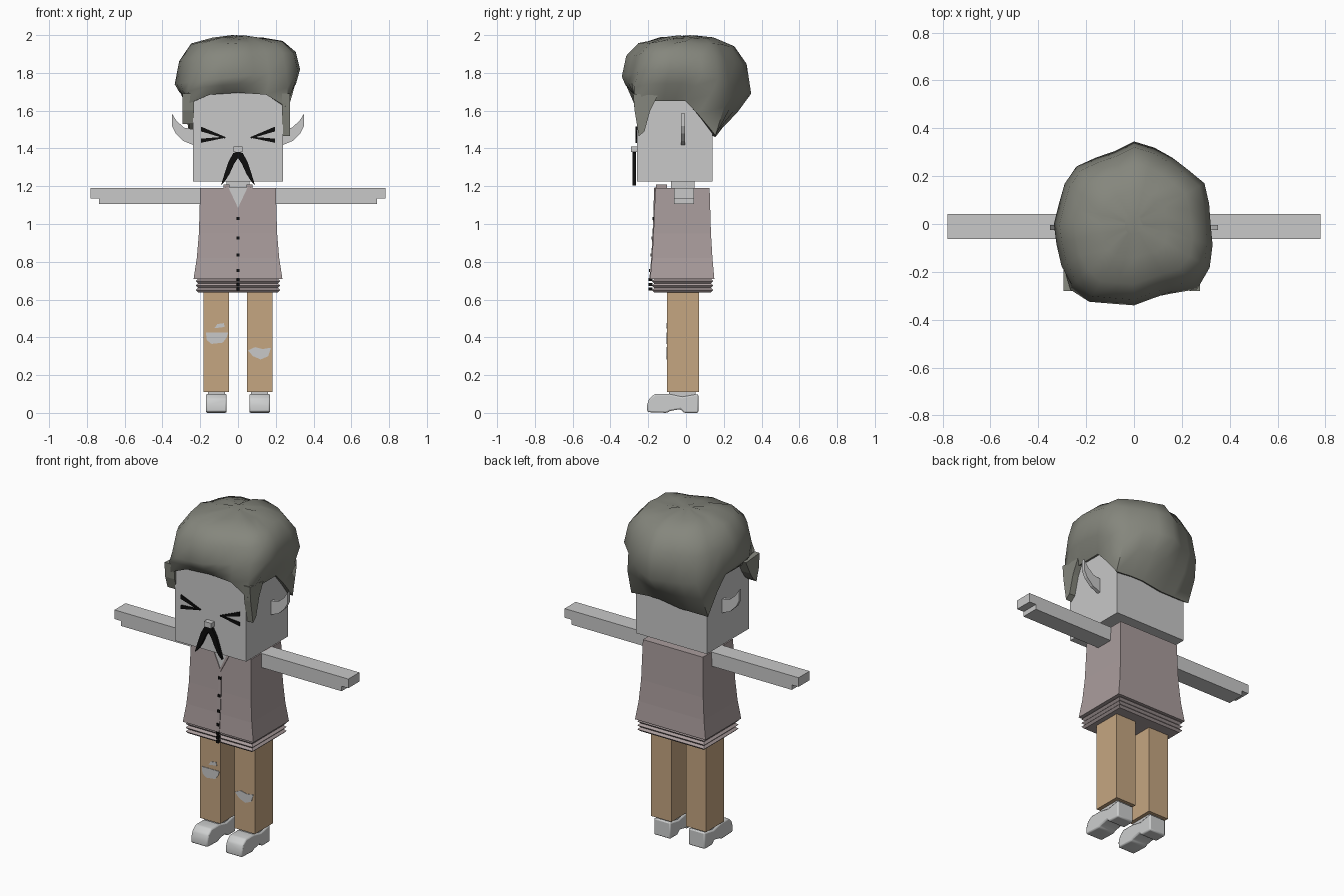
import bpy, bmesh, math, random
from mathutils import Vector

random.seed(4)
cube = bpy.data.objects.get("Cube")
if cube:
    bpy.data.objects.remove(cube, do_unlink=True)


def material(name, r, g, b):
    m = bpy.data.materials.new(name)
    m.use_nodes = True
    m.diffuse_color = (r, g, b, 1)
    bsdf = next(n for n in m.node_tree.nodes if n.type == 'BSDF_PRINCIPLED')
    bsdf.inputs["Base Color"].default_value = (r, g, b, 1)
    bsdf.inputs["Roughness"].default_value = 0.8
    return m


skin = material("pale_grey_skin", .58, .58, .58)
cloth = material("dusty_mauve_cloth", .40, .335, .335)
tan = material("tan_trousers", .56, .38, .22)
hair_grey = material("grey_green_hair", .235, .24, .205)
black = material("black", .004, .004, .004)
shoe_white = material("shoe_off_white", .61, .62, .62)


def finish(name, bm, mat):
    bmesh.ops.recalc_face_normals(bm, faces=bm.faces)
    mesh = bpy.data.meshes.new(name)
    bm.to_mesh(mesh)
    bm.free()
    mesh.materials.append(mat)
    obj = bpy.data.objects.new(name, mesh)
    bpy.context.collection.objects.link(obj)
    return obj


def smooth(obj, degrees):
    bpy.ops.object.select_all(action='DESELECT')
    obj.select_set(True)
    bpy.context.view_layer.objects.active = obj
    bpy.ops.object.shade_smooth_by_angle(angle=math.radians(degrees))


def loft(name, rings, mat):
    """Skin a list of equal-length point rings and cap both ends."""
    bm = bmesh.new()
    rows = [[bm.verts.new(p) for p in ring] for ring in rings]
    n = len(rows[0])
    for low, high in zip(rows, rows[1:]):
        for i in range(n):
            j = (i + 1) % n
            bm.faces.new((low[i], low[j], high[j], high[i]))
    bm.faces.new(rows[0])
    bm.faces.new(rows[-1])
    return finish(name, bm, mat)


def prism(name, points, axis, a, b, mat):
    """Extrude a 2D outline along x (points are y,z) or along y (points are x,z)."""
    place = (lambda p, d: (d, p[0], p[1])) if axis == 'x' else (lambda p, d: (p[0], d, p[1]))
    return loft(name, [[place(p, d) for p in points] for d in (a, b)], mat)


def box(name, x0, x1, y0, y1, z0, z1, mat):
    return prism(name, [(x0, z0), (x1, z0), (x1, z1), (x0, z1)], 'y', y0, y1, mat)


def flip(points, s):
    return [(s * x, z) for x, z in points]


# Head, neck and nose
box("head", -.237, .237, -.26, .14, 1.225, 1.72, skin)
box("neck", -.06, .06, -.08, .045, 1.15, 1.23, skin)
box("nose", -.024, .024, -.29, -.255, 1.38, 1.41, skin)

# Jacket body: height, half width, front, back
profile = [(.71, .235, -.19, .15), (.82, .218, -.18, .14),
           (.95, .207, -.172, .132), (1.19, .2, -.162, .125)]


def jacket_ring(z, w, f, b):
    return [(-w, f, z), (w, f, z), (w, b, z), (-w, b, z)]


loft("jacket", [jacket_ring(*p) for p in profile], cloth)

# Ribbed hem with three ridges
ribs = []
for i in range(7):
    d = .012 if i % 2 else 0
    ribs.append(jacket_ring(.638 + i * .012, .212 + d, -.168 - d, .132 + d))
loft("ribbed_hem", ribs, cloth)


def front_y(z):
    for (z0, _, f0, _), (z1, _, f1, _) in zip(profile, profile[1:]):
        if z <= z1:
            return f0 + (f1 - f0) * (z - z0) / (z1 - z0)
    return profile[-1][2]


def front_plate(name, points, depth, mat):
    """Thin plate that follows the slope of the jacket front."""
    return loft(name, [[(x, front_y(z) + d, z) for x, z in points] for d in (.003, -depth)], mat)


# Open neckline, lapels, placket and buttons
front_plate("open_neckline", [(-.05, 1.192), (.05, 1.192), (0, 1.085)], .002, skin)
for s, side in ((1, "left"), (-1, "right")):
    front_plate(side + "_lapel", flip([(.05, 1.192), (.066, 1.192), (.006, 1.075), (0, 1.085)], s), .006, cloth)
    box(side + "_collar", s * .045, s * .078, -.16, -.1, 1.185, 1.21, cloth)
front_plate("placket", [(-.01, .712), (.01, .712), (.01, .82), (.01, .95), (.004, 1.085),
                        (-.004, 1.085), (-.01, .95), (-.01, .82)], .004, cloth)
for i, z in enumerate((1.03, .925, .835, .755, .705, .68, .655)):
    y = front_y(max(z, .71))
    box(f"button_{i + 1}", -.008, .008, y - .009, y + .012, z - .008, z + .008, black)

# Paired parts
shoe_side = [(-.205, .004), (-.1, 0), (-.085, .01), (-.03, .02), (-.01, 0), (.065, 0), (.065, .1),
             (-.02, .085), (-.09, .1), (-.165, .1), (-.195, .075), (-.207, .04)]
for s, side in ((1, "left"), (-1, "right")):
    prism(side + "_arm", flip([(.19, 1.105), (.735, 1.105), (.735, 1.135), (.78, 1.135),
                               (.78, 1.19), (.19, 1.19)], s), 'y', -.063, .042, skin)
    box(side + "_leg", s * .048, s * .183, -.1, .07, .11, .66, tan)
    box(side + "_ankle", s * .07, s * .16, -.09, .05, .07, .115, skin)

    # Shoe with softened edges
    shoe = prism(side + "_shoe", shoe_side, 'x', s * .06, s * .17, shoe_white)
    bevel = shoe.modifiers.new("soft_edges", 'BEVEL')
    bevel.width = .008
    bevel.segments = 2
    smooth(shoe, 40)

    # Curved pointed ear
    prism(side + "_ear", flip([(.23, 1.415), (.29, 1.44), (.33, 1.48), (.35, 1.52), (.35, 1.585),
                               (.325, 1.545), (.285, 1.51), (.23, 1.5)], s), 'y', -.026, -.005, skin)

    # Squeezed-shut eye made of two tapering strokes
    for part, stroke in (("upper", [(.195, 1.49), (.195, 1.515), (.065, 1.46), (.07, 1.453)]),
                         ("lower", [(.195, 1.43), (.195, 1.452), (.07, 1.462), (.065, 1.457)])):
        prism(f"{side}_eye_{part}_stroke", flip(stroke, s), 'y', -.267, -.259, black)

    # Drooping moustache half
    prism(side + "_moustache", flip([(0, 1.385), (.025, 1.375), (.05, 1.33), (.07, 1.27), (.09, 1.205),
                                     (.07, 1.225), (.045, 1.265), (.02, 1.32), (0, 1.35)], s),
          'y', -.284, -.266, black)

# Knee tears in the trousers
for name, tear in (
        ("right_knee_tear", [(-.17, .425), (-.052, .425), (-.06, .4), (-.08, .372), (-.14, .365), (-.165, .385)]),
        ("right_small_tear", [(-.125, .448), (-.07, .455), (-.075, .475), (-.11, .47)]),
        ("left_knee_tear", [(.052, .33), (.09, .348), (.13, .338), (.175, .345), (.16, .3), (.12, .283), (.08, .3)])):
    prism(name, tear, 'y', -.103, -.098, skin)

# Hair: a swept shell, listed counter-clockwise from the left side in 24 directions
radius = [.32, .325, .34, .32, .32, .33, .345, .315, .32, .34, .335, .325,
          .335, .335, .35, .365, .375, .345, .34, .32, .325, .36, .365, .34]
hairline = [1.65, 1.65, 1.58, 1.47, 1.48, 1.48, 1.47, 1.46, 1.46, 1.46, 1.58, 1.65,
            1.65, 1.65, 1.65, 1.64, 1.685, 1.69, 1.695, 1.69, 1.685, 1.62, 1.65, 1.65]
inner, edge, mid, wide = [], [], [], []
for k, (r, z) in enumerate(zip(radius, hairline)):
    a = k * math.tau / 24
    c, n = math.cos(a), math.sin(a)
    m = max(abs(c), abs(n))
    bx, by = .237 * c / m, .2 * n / m
    inner.append(Vector((bx * .97, by * .97 - .06, z + .01)))
    edge.append(Vector((bx * 1.08, by * 1.08 - .06, z)))
    wide.append(Vector((r * c, r * n, 1.78 + .04 * c - .09 * max(n, 0))))
    mid.append(edge[-1].lerp(wide[-1], .55) + Vector((c, n, 0)) * .012)
rings = [inner, edge, mid, wide]
for scale, lift in ((.93, .5), (.74, .83), (.42, .96), (.12, 1)):
    rings.append([Vector((p.x * scale, p.y * scale, p.z + (1.993 - p.z) * lift
                          + random.uniform(-.007, .007))) for p in wide])
smooth(loft("hair", rings, hair_grey), 50)

# Sideburns hanging over the front corners of the head
for s, side, tip, out in ((1, "left", 1.465, .275), (-1, "right", 1.53, .295)):
    prism(side + "_sideburn", [(-.15, 1.68), (-.19, 1.6), (-.22, tip + .025), (-.25, tip),
                               (-.272, 1.6), (-.28, 1.69)], 'x', s * .232, s * out, hair_grey)
